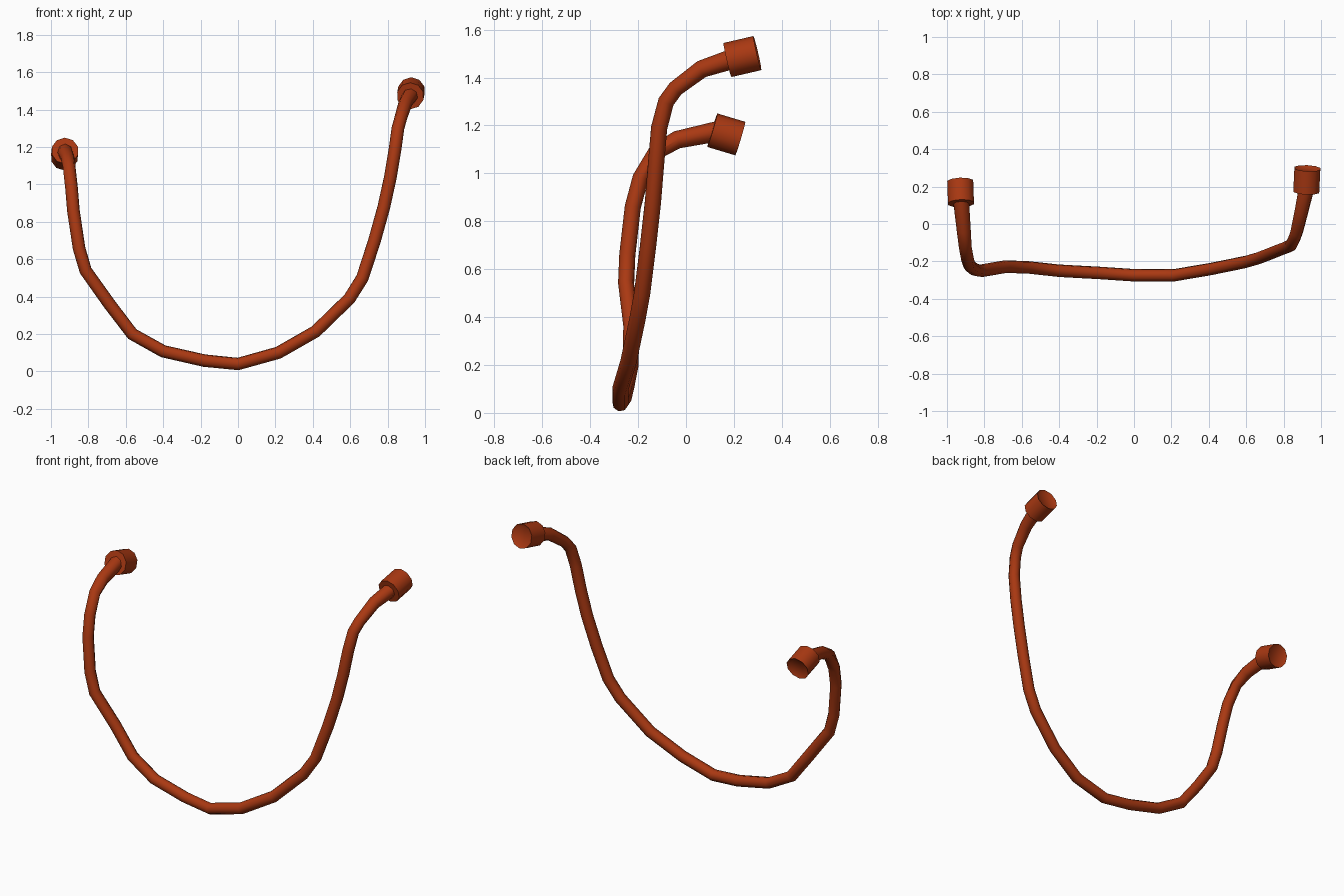
import bpy, bmesh
from mathutils import Vector

if "Cube" in bpy.data.objects:
    bpy.data.objects.remove(bpy.data.objects["Cube"])

mat = bpy.data.materials.new("rust")
mat.diffuse_color = (0.40, 0.04, 0.006, 1)
mat.use_nodes = True
mat.node_tree.nodes["Principled BSDF"].inputs["Base Color"].default_value = mat.diffuse_color

# centre line of the bent handle: x, y, z
PATH = [
    (-.925, .13, 1.175), (-.91, -.037, 1.14), (-.902, -.125, 1.09), (-.89, -.19, .98),
    (-.88, -.222, .86), (-.85, -.245, .66), (-.815, -.25, .54), (-.687, -.228, .36),
    (-.565, -.232, .20), (-.40, -.25, .108), (-.18, -.262, .058), (0, -.274, .04),
    (.215, -.274, .10), (.415, -.24, .214), (.596, -.203, .39), (.665, -.183, .50),
    (.73, -.158, .70), (.78, -.138, .88), (.815, -.125, 1.04), (.84, -.112, 1.19),
    (.855, -.083, 1.30), (.87, -.043, 1.354), (.895, .065, 1.435), (.922, .19, 1.476),
]


def finish(obj):
    obj.data.materials.clear()
    obj.data.materials.append(mat)
    bpy.ops.object.select_all(action='DESELECT')
    obj.select_set(True)
    bpy.context.view_layer.objects.active = obj
    bpy.ops.object.shade_smooth_by_angle(angle=0.8)


# handle tube, slightly thicker at both ends
curve = bpy.data.curves.new("handle", 'CURVE')
curve.dimensions = '3D'
curve.bevel_depth = .034
curve.bevel_resolution = 2
curve.use_fill_caps = True
spline = curve.splines.new('POLY')
spline.points.add(len(PATH) - 1)
for i, (p, co) in enumerate(zip(spline.points, PATH)):
    p.co = (*co, 1)
    edge = min(i, len(PATH) - 1 - i)
    p.radius = (1.25, 1.1)[edge] if edge < 2 else 1
handle = bpy.data.objects.new("handle", curve)
bpy.context.collection.objects.link(handle)
bpy.context.view_layer.objects.active = handle
handle.select_set(True)
bpy.ops.object.convert(target='MESH')
finish(bpy.context.object)


# end caps: short cylinders with a shallow dished outer face
def end_cap(name, start, end, radius=.073):
    start, end = Vector(start), Vector(end)
    axis = end - start
    bm = bmesh.new()
    bmesh.ops.create_cone(bm, cap_ends=True, segments=10, radius1=radius,
                          radius2=radius, depth=axis.length)
    outer = max(bm.faces, key=lambda f: f.calc_center_median().z)
    bmesh.ops.inset_region(bm, faces=[outer], thickness=.018, depth=0)
    bmesh.ops.translate(bm, verts=outer.verts, vec=(0, 0, -.012))
    mesh = bpy.data.meshes.new(name)
    bm.to_mesh(mesh)
    bm.free()
    obj = bpy.data.objects.new(name, mesh)
    bpy.context.collection.objects.link(obj)
    obj.location = (start + end) / 2
    obj.rotation_mode = 'QUATERNION'
    obj.rotation_quaternion = axis.to_track_quat('Z', 'Y')
    finish(obj)


end_cap("left_end_cap", (-.925, .11, 1.18), (-.929, .227, 1.145))
end_cap("right_end_cap", (.921, .173, 1.473), (.927, .298, 1.502))
